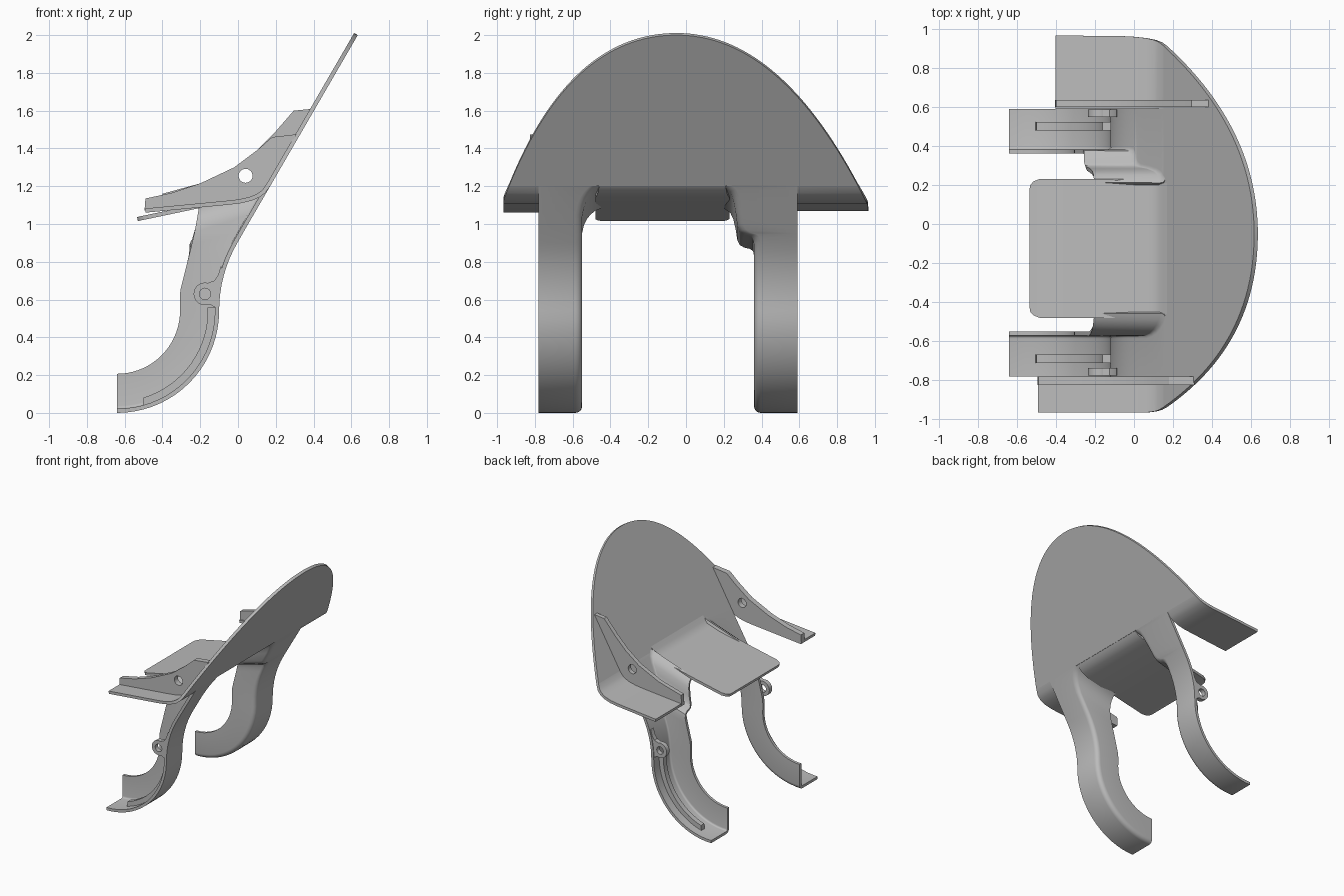
import bpy, bmesh
from math import sin, cos, pi, radians, sqrt
from mathutils import Vector

old = bpy.data.objects.get("Cube")
if old:
    bpy.data.objects.remove(old)

grey = bpy.data.materials.new("plain grey")
grey.use_nodes = True
COLOUR = (0.5, 0.5, 0.5, 1)
grey.diffuse_color = COLOUR
grey.node_tree.nodes["Principled BSDF"].inputs["Base Color"].default_value = COLOUR

THICK = 0.022


def finish(ob):
    """Bake curves and modifiers to a mesh and shade it."""
    bpy.context.view_layer.update()
    deps = bpy.context.evaluated_depsgraph_get()
    mesh = bpy.data.meshes.new_from_object(ob.evaluated_get(deps))
    name, matrix = ob.name, ob.matrix_world.copy()
    bpy.data.objects.remove(ob)
    mesh.transform(matrix)
    mesh.materials.clear()
    mesh.materials.append(grey)
    new = bpy.data.objects.new(name, mesh)
    bpy.context.collection.objects.link(new)
    bpy.ops.object.select_all(action='DESELECT')
    new.select_set(True)
    bpy.context.view_layer.objects.active = new
    bpy.ops.object.shade_smooth_by_angle(angle=radians(32))
    return new


def sheet(name, rows):
    """Thick sheet from a grid of points on its outer (+x / lower) skin."""
    bm = bmesh.new()
    grid = [[bm.verts.new(p) for p in row] for row in rows]
    for a, b in zip(grid, grid[1:]):
        for i in range(len(a) - 1):
            bm.faces.new((a[i], a[i + 1], b[i + 1], b[i]))
    bm.normal_update()
    total = sum((f.normal * f.calc_area() for f in bm.faces), Vector())
    if total.dot(Vector((1, 0, -1))) < 0:
        bmesh.ops.reverse_faces(bm, faces=bm.faces[:])
    mesh = bpy.data.meshes.new(name)
    bm.to_mesh(mesh)
    bm.free()
    ob = bpy.data.objects.new(name, mesh)
    bpy.context.collection.objects.link(ob)
    mod = ob.modifiers.new("thickness", 'SOLIDIFY')
    mod.thickness, mod.offset, mod.use_even_offset = THICK, -1, True
    return finish(ob)


def panel(name, loops, y0, y1):
    """Flat panel in the xz plane, extra loops are holes."""
    cu = bpy.data.curves.new(name, 'CURVE')
    cu.dimensions, cu.fill_mode = '2D', 'BOTH'
    cu.extrude = abs(y1 - y0) / 2
    for loop in loops:
        sp = cu.splines.new('POLY')
        sp.points.add(len(loop) - 1)
        for pt, (x, z) in zip(sp.points, loop):
            pt.co = (x, z, 0, 1)
        sp.use_cyclic_u = True
    ob = bpy.data.objects.new(name, cu)
    ob.location.y = (y0 + y1) / 2
    ob.rotation_euler.x = pi / 2
    bpy.context.collection.objects.link(ob)
    return finish(ob)


def arc(cx, cz, r, a0, a1, n):
    return [(cx + r * cos(radians(a0 + (a1 - a0) * i / n)),
             cz + r * sin(radians(a0 + (a1 - a0) * i / n))) for i in range(n + 1)]


def circle(cx, cz, r):
    return arc(cx, cz, r, 0, 345, 23)


def slope(z):
    return 0.58 * z - 0.526


def edge(z, side):
    """Outer y of the shield outline at height z."""
    s = sqrt(max(2 - z, 0))
    d = s * (1.2 - 0.14 * s) if side > 0 else s * (1.26 - 0.30 * s)
    return max(-0.965, min(0.965, -0.05 + side * d))


# Sloping shield, rows closer together near the crown
rows = []
for i in range(33):
    z = 2 - 0.8 * (max(i, 0.15) / 32) ** 2
    lo, hi = edge(z, -1), edge(z, 1)
    rows.append([(slope(z), lo + (hi - lo) * k / 8, z) for k in range(9)])
sheet("shield", rows)

# Side wings bending forward from the shield
bend = [(0.17, 1.2), (0.145, 1.165), (0.115, 1.142), (0.07, 1.123), (0.01, 1.109), (-0.06, 1.101)]
for side, inner, tip, name in ((1, 0.59, -0.40, "rear_wing"), (-1, -0.78, -0.49, "front_wing")):
    tip_z = 1.101 - 0.095 * (-0.06 - tip)
    profile = bend + [(tip, tip_z)]
    sheet(name, [[(x, inner, z), (x, edge(z, side), z)] for x, z in profile])
    # Upright gusset with a pin hole
    if side > 0:
        top = [(tip, 1.16), (-0.2, 1.215), (-0.02, 1.3), (0.1, 1.39), (0.195, 1.485), (0.295, 1.6), (0.395, 1.61)]
    else:
        top = [(tip, 1.135), (-0.35, 1.165), (-0.2, 1.215), (-0.02, 1.3), (0.1, 1.39), (0.18, 1.46), (0.31, 1.475)]
    low = [(x - 0.005, z + 0.01) for x, z in profile]
    panel(name + "_gusset", [top + low, circle(0.04, 1.255, 0.037)], inner + 0.01 * (side > 0), inner + side * 0.045)

# Central tray with rounded front corners
tray = [(slope(1.23), 1.23, 0.02), (0.16, 1.197, 0.02), (0.135, 1.172, 0.015), (0.1, 1.154, 0.01),
        (0.05, 1.14, 0), (-0.2, 1.085, 0), (-0.48, 1.026, 0), (-0.51, 1.02, 0.012),
        (-0.525, 1.016, 0.03), (-0.53, 1.015, 0.05)]
sheet("tray", [[(x, -0.48 + c, z), (x, 0.23 - c, z)] for x, z, c in tray])

# Legs: curved strip with an inner wall, rounded along the corner
CX, CZ = -0.64, 0.54
front_neck = [(0.97, -0.55), (1.05, -0.55), (1.1, -0.54), (1.14, -0.525), (1.17, -0.505), (1.195, -0.48), (1.21, -0.45)]
rear_neck = [(0.9, 0.36), (0.93, 0.355), (0.945, 0.34), (0.953, 0.31), (0.97, 0.285), (1.0, 0.272),
             (1.08, 0.262), (1.14, 0.25), (1.18, 0.235), (1.21, 0.2)]


def leg(name, outer, neck):
    s = 1 if neck[0][1] > outer else -1
    yi = neck[0][1]
    stations = [(p, q, yi) for p, q in zip(arc(CX, CZ, 0.54, -90, 0, 18), arc(CX, CZ, 0.333, -90, 0, 18))]
    upper = [(p, yi) for p in arc(0.62, CZ, 0.72, 180, 150, 8)[1:]]
    upper += [((slope(z), z), y) for z, y in neck if z > 0.905]
    for p, y in upper:
        ez = CZ + (p[1] - CZ) * 0.81
        stations.append((p, (-0.308 + max(0, ez - 0.64) * 0.25, ez), y))
    rows, r = [], 0.035
    for p, q, y in stations:
        p, q = Vector((p[0], 0, p[1])), Vector((q[0], 0, q[1]))
        d = (q - p).normalized()
        row = [p + Vector((0, outer, 0))]
        for k in range(5):
            a = pi / 2 * k / 4
            row.append(p + d * r * (1 - cos(a)) + Vector((0, y - s * r * (1 - sin(a)), 0)))
        row.append(q + Vector((0, y, 0)))
        rows.append(row)
    sheet(name, rows)
    # Stiffening rib along the foot curve
    mid = outer + s * 0.09
    panel(name + "_rib", [arc(CX, CZ, 0.525, -75, 2, 16) + arc(CX, CZ, 0.48, 2, -73, 16)], mid - 0.021, mid + 0.021)
    # Pivot boss and the lug that joins it to the strip
    y0, y1 = outer + s * 0.005, outer + s * 0.042
    panel(name + "_boss", [circle(-0.175, 0.63, 0.06), circle(-0.175, 0.63, 0.03)], y0, y1)
    panel(name + "_lug", [[(-0.16, 0.688), (-0.125, 0.7), (-0.105, 0.73), (-0.09, 0.78), (-0.08, 0.75),
                           (-0.1, 0.64), (-0.105, 0.55), (-0.15, 0.575), (-0.135, 0.6), (-0.135, 0.66)]], y0, y1)


leg("front_leg", -0.78, front_neck)
leg("rear_leg", 0.59, rear_neck)
